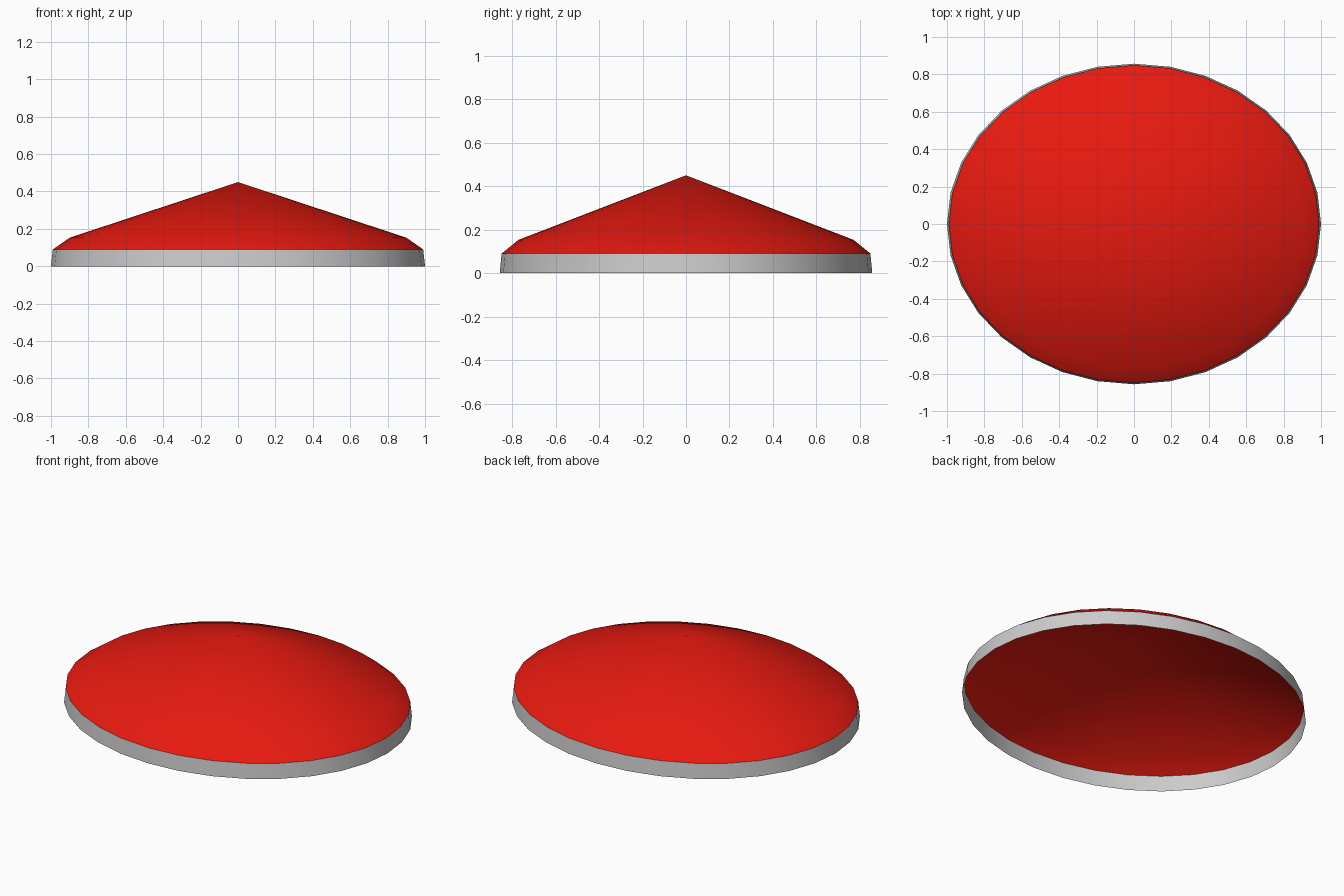
import bpy, bmesh, math

if "Cube" in bpy.data.objects:
    bpy.data.objects.remove(bpy.data.objects["Cube"])

SIDES, RX, RY = 32, 1.0, 0.857


def lathe(name, profile, apex=None, color=None):
    """Open elliptical shell through (radius, z) rings, optionally closed to a point."""
    bm = bmesh.new()
    angles = [2 * math.pi * i / SIDES for i in range(SIDES)]
    rings = [[bm.verts.new((r * RX * math.cos(a), r * RY * math.sin(a), z)) for a in angles]
             for r, z in profile]
    for low, high in zip(rings, rings[1:]):
        for i in range(SIDES):
            j = (i + 1) % SIDES
            bm.faces.new((low[i], low[j], high[j], high[i]))
    if apex is not None:
        tip = bm.verts.new((0, 0, apex))
        for i in range(SIDES):
            bm.faces.new((rings[-1][i], rings[-1][(i + 1) % SIDES], tip))
    for f in bm.faces:
        f.smooth = True
    mesh = bpy.data.meshes.new(name)
    bm.to_mesh(mesh)
    bm.free()
    obj = bpy.data.objects.new(name, mesh)
    bpy.context.collection.objects.link(obj)
    if color:
        mat = bpy.data.materials.new(name + "_paint")
        mat.diffuse_color = color
        mat.use_nodes = True
        mat.node_tree.nodes["Principled BSDF"].inputs["Base Color"].default_value = mat.diffuse_color
        mesh.materials.append(mat)
    return obj


# Grey band around the base, open underneath
lathe("rim_band", [(1.0, 0.0), (0.99, 0.09)])

# Red shallow cone with a rounded shoulder
lathe("cone_cover", [(0.99, 0.09), (0.90, 0.153)], apex=0.45, color=(0.8, 0.01, 0.005, 1))
